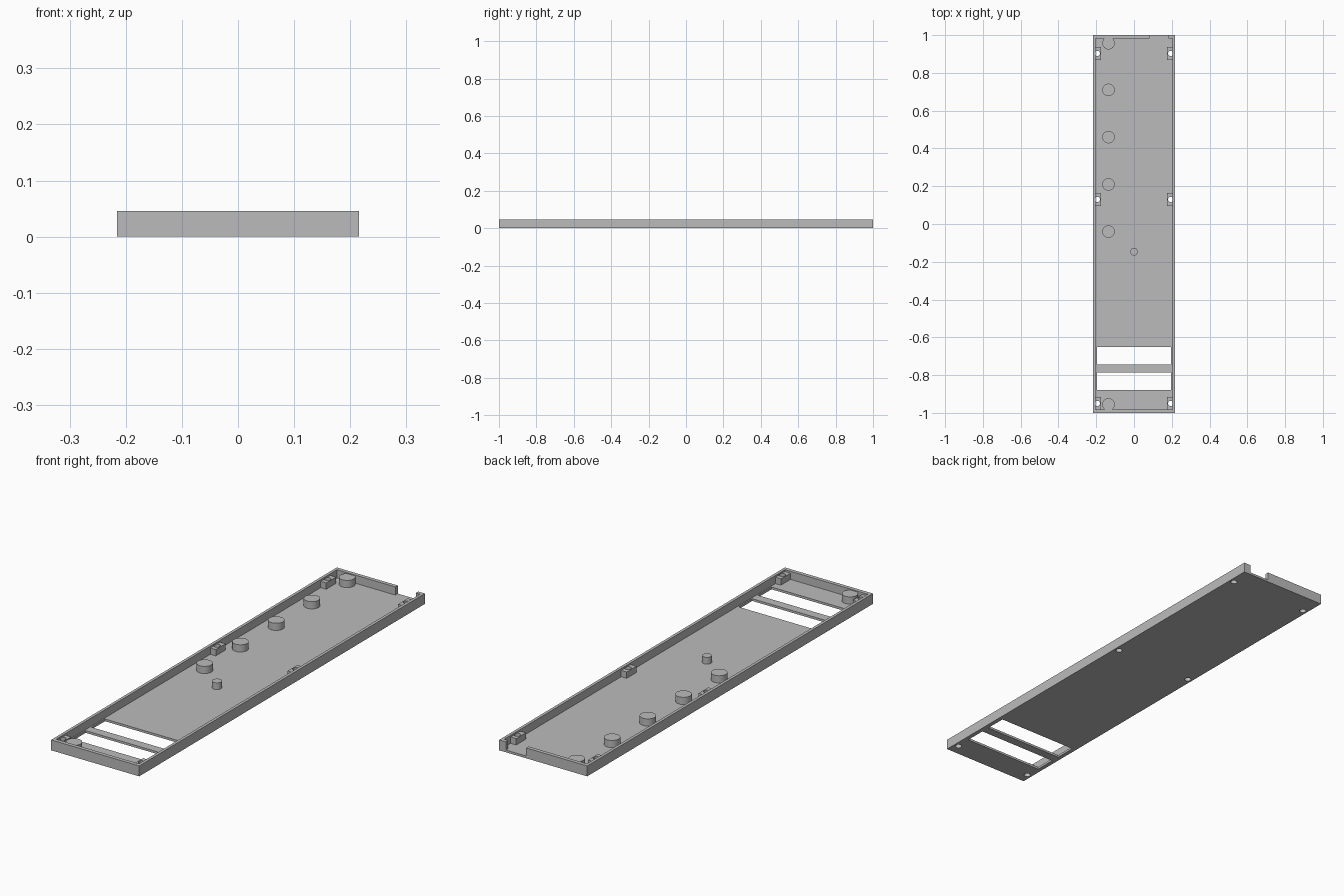
import bpy, bmesh
from mathutils import Matrix

old = bpy.data.objects.get("Cube")
if old:
    bpy.data.objects.remove(old, do_unlink=True)

grey = bpy.data.materials.new("plain_grey")
grey.use_nodes = True
colour = (0.5, 0.5, 0.5, 1)
grey.diffuse_color = colour
grey.node_tree.nodes["Principled BSDF"].inputs["Base Color"].default_value = colour

HALF_W, HEIGHT, WALL, FLOOR = 0.216, 0.046, 0.013, 0.01
INNER_X, INNER_Y = HALF_W - WALL, 0.983
BOSS_TOP, SCREW_X = 0.038, 0.194
SCREW_Y = (-0.95, 0.13, 0.903)


def finish(name, bm):
    mesh = bpy.data.meshes.new(name)
    bm.to_mesh(mesh)
    bm.free()
    mesh.materials.append(grey)
    obj = bpy.data.objects.new(name, mesh)
    bpy.context.collection.objects.link(obj)
    return obj


def box(name, x, y, z):
    bm = bmesh.new()
    bmesh.ops.create_cube(bm, size=1)
    for v in bm.verts:
        v.co = [a[0] if c < 0 else a[1] for c, a in zip(v.co, (x, y, z))]
    return finish(name, bm)


def cylinder(name, x, y, radius, z0, z1, sides=32):
    bm = bmesh.new()
    bmesh.ops.create_cone(bm, cap_ends=True, segments=sides, radius1=radius,
                          radius2=radius, depth=z1 - z0,
                          matrix=Matrix.Translation((x, y, (z0 + z1) / 2)))
    return finish(name, bm)


def select_only(obj):
    bpy.ops.object.select_all(action='DESELECT')
    obj.select_set(True)
    bpy.context.view_layer.objects.active = obj


def cut(obj, cutter):
    cutter.hide_render = True
    mod = obj.modifiers.new("cut", 'BOOLEAN')
    mod.operation, mod.solver, mod.object = 'DIFFERENCE', 'EXACT', cutter
    select_only(obj)
    bpy.ops.object.modifier_apply(modifier=mod.name)
    bpy.data.objects.remove(cutter, do_unlink=True)


def screw_hole(x, y):
    return cylinder("hole_cutter", x, y, 0.014, -0.02, BOSS_TOP + 0.001, 24)


# Open tray with a notch in the back wall and two slots in the floor
tray = box("tray", (-HALF_W, HALF_W), (-1, 1), (0, HEIGHT))
cut(tray, box("cavity_cutter", (-INNER_X, INNER_X), (-INNER_Y, INNER_Y), (FLOOR, 0.1)))
cut(tray, box("notch_cutter", (0.083, 0.183), (0.95, 1.05), (FLOOR, 0.1)))
for y0, y1 in ((-0.745, -0.65), (-0.88, -0.785)):
    cut(tray, box("slot_cutter", (-0.197, 0.197), (y0, y1), (-0.05, 0.05)))

# Screw bosses along both long walls, drilled through the floor
for side, label in ((1, "left"), (-1, "right")):
    for y, place in zip(SCREW_Y, ("front", "middle", "back")):
        y0 = -INNER_Y - 0.002 if place == "front" else y - 0.034
        xs = sorted((side * 0.176, side * (INNER_X + 0.002)))
        boss = box(f"{label}_{place}_boss", xs, (y0, y + 0.034), (FLOOR - 0.002, BOSS_TOP))
        cut(boss, screw_hole(side * SCREW_X, y))
        cut(tray, screw_hole(side * SCREW_X, y))

# Round support pegs in a row, and one small centre peg
pegs = [cylinder(f"support_peg_{i + 1}", -0.135, y, 0.033, FLOOR - 0.002, 0.042)
        for i, y in enumerate((-0.955, -0.04, 0.21, 0.46, 0.71, 0.957))]
pegs.append(cylinder("centre_peg", 0, -0.147, 0.02, FLOOR - 0.002, 0.04))
for peg in pegs:
    select_only(peg)
    bpy.ops.object.shade_smooth_by_angle()
